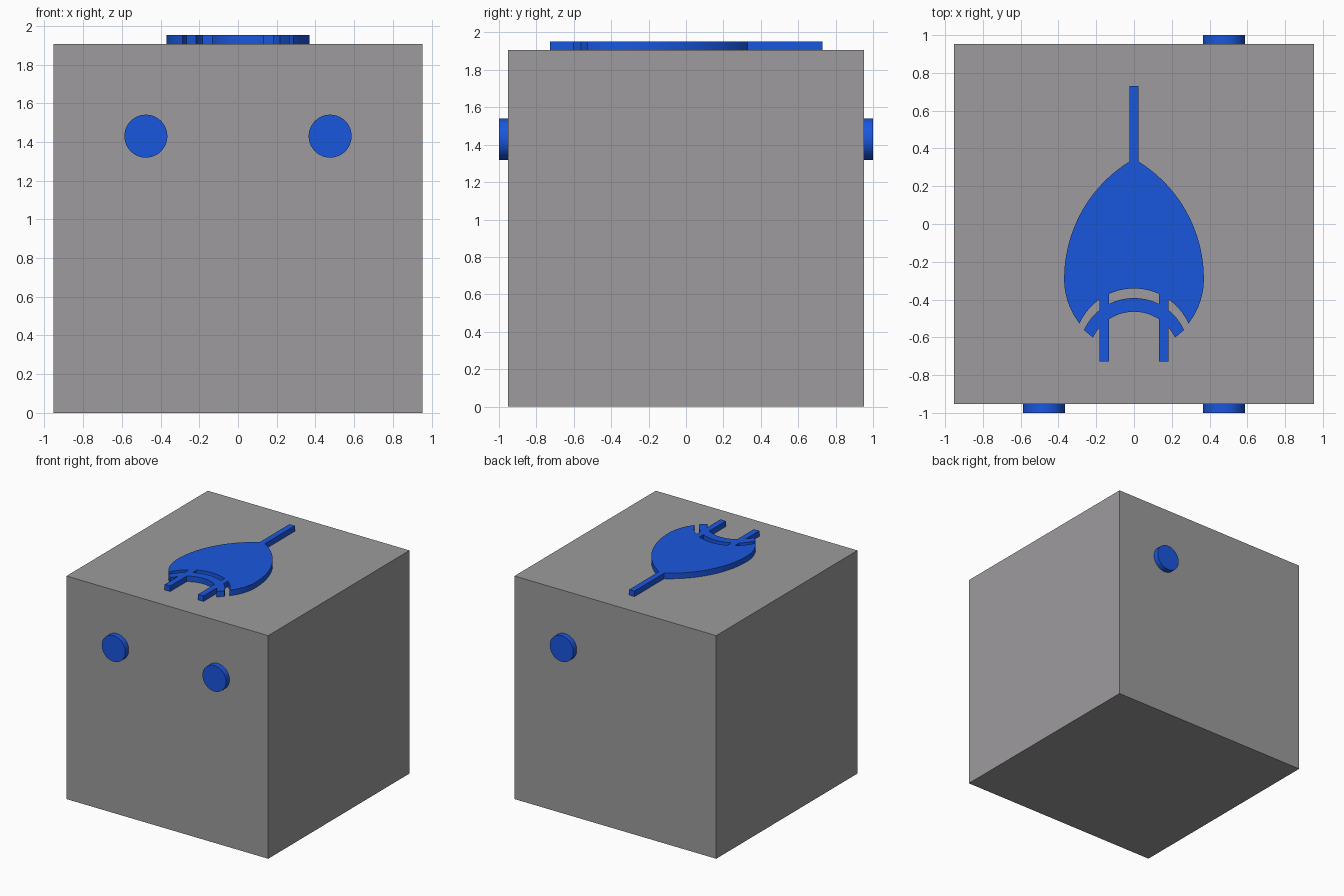
import bpy
from math import sqrt, cos, sin, atan2, pi

if "Cube" in bpy.data.objects:
    bpy.data.objects.remove(bpy.data.objects["Cube"])

SIZE = 1.905    # block edge
T = 0.0476      # raised thickness of the blue parts
H = SIZE / 2


def material(name, rgb):
    m = bpy.data.materials.new(name)
    m.diffuse_color = (*rgb, 1)
    m.use_nodes = True
    m.node_tree.nodes["Principled BSDF"].inputs["Base Color"].default_value = m.diffuse_color
    return m


blue = material("blue", (0.010, 0.095, 0.73))
dark_grey = material("dark_grey", (0.34, 0.33, 0.34))


def finish(ob, name):
    ob.name = name
    ob.data.materials.append(blue)
    bpy.ops.object.shade_smooth_by_angle(angle=0.5)


# Main block
bpy.ops.mesh.primitive_cube_add(size=SIZE, location=(0, 0, H))
bpy.context.object.name = "block"
bpy.context.object.data.materials.append(dark_grey)


# Round connection pegs: two inputs in front, one output at the back
def peg(name, x, side):
    bpy.ops.mesh.primitive_cylinder_add(
        vertices=48, radius=0.111, depth=T,
        location=(x, side * (H + T / 2), 1.43), rotation=(pi / 2, 0, 0))
    finish(bpy.context.object, name)


peg("input_peg_left", -0.476, -1)
peg("input_peg_right", 0.476, -1)
peg("output_peg", 0.476, 1)


# Outline helpers
def sweep(cx, cy, p, q, n):
    """Arc about (cx, cy) from point p to point q."""
    r = sqrt((p[0] - cx) ** 2 + (p[1] - cy) ** 2)
    a, b = (atan2(v[1] - cy, v[0] - cx) for v in (p, q))
    return [(cx + r * cos(a + (b - a) * i / n), cy + r * sin(a + (b - a) * i / n))
            for i in range(n + 1)]


def cap(cy, r, x0, x1, n=8):
    """Upper arc of a circle centred on x = 0, between two x values."""
    xs = [x0 + (x1 - x0) * i / n for i in range(n + 1)]
    return [(x, cy + sqrt(r * r - x * x)) for x in xs]


BODY, BAND_OUT, BAND_IN = (-0.659, 0.3176), (-0.684, 0.292), (-0.705, 0.2405)
W0, W1 = 0.132, 0.183   # inner and outer x of the input wires

# Right half of the gate outline, from output wire down to the input wires
half = [(0.025, 0.73)]
half += sweep(-0.36, -0.29, (0.025, 0.33), (0.37, -0.29), 20)
half += sweep(-0.015, -0.29, (0.37, -0.29), (0.29, -0.529), 10)[1:]
half += cap(*BODY, 0.29, W1)[1:]
half += cap(*BAND_OUT, W1, 0.265)
half += cap(*BAND_IN, 0.217, W1)
half += [(W1, -0.727), (W0, -0.727)]
half += cap(*BAND_IN, W0, 0)
outline = half + [(-x, y) for x, y in reversed(half[:-1])]
# Enclosed slot between the body, the band and the two wires
slot = cap(*BODY, -W0, W0, 16) + cap(*BAND_OUT, W0, -W0, 16)

# Raised gate symbol on the top face
curve = bpy.data.curves.new("gate_symbol", 'CURVE')
curve.dimensions = '2D'
curve.fill_mode = 'BOTH'
curve.extrude = T / 2
for pts in (outline, slot):
    s = curve.splines.new('POLY')
    s.points.add(len(pts) - 1)
    for p, (x, y) in zip(s.points, pts):
        p.co = (x, y, 0, 1)
    s.use_cyclic_u = True
gate = bpy.data.objects.new("gate_symbol", curve)
bpy.context.collection.objects.link(gate)
gate.location.z = SIZE + T / 2
bpy.ops.object.select_all(action='DESELECT')
gate.select_set(True)
bpy.context.view_layer.objects.active = gate
bpy.ops.object.convert(target='MESH')
finish(bpy.context.object, "gate_symbol")
